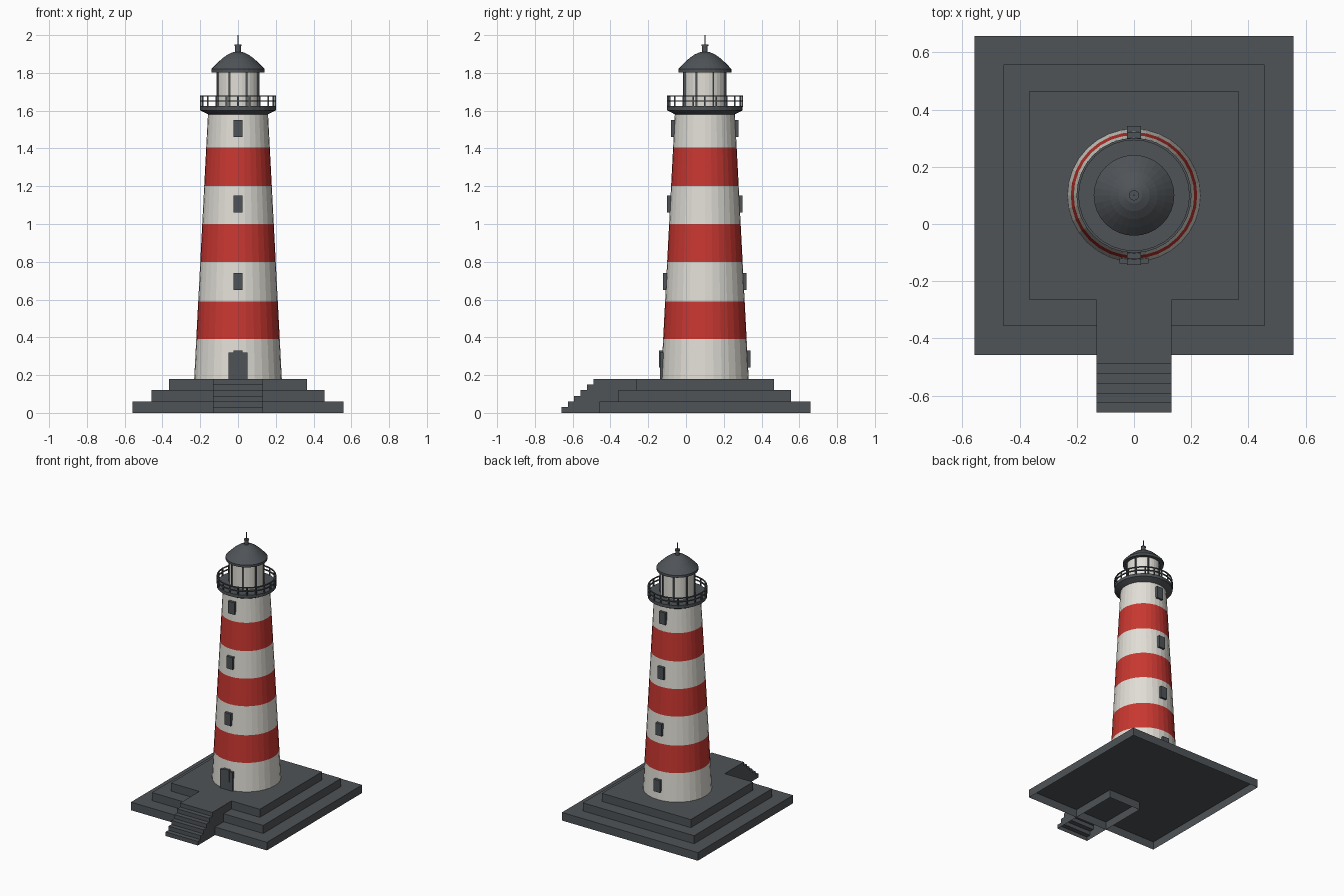
import bpy, bmesh, math
from mathutils import Matrix

if "Cube" in bpy.data.objects:
    bpy.data.objects.remove(bpy.data.objects["Cube"])

CY = 0.10      # tower axis in y
SIDES = 32


def material(name, rgb):
    m = bpy.data.materials.new(name)
    m.diffuse_color = (*rgb, 1)
    m.use_nodes = True
    m.node_tree.nodes["Principled BSDF"].inputs["Base Color"].default_value = m.diffuse_color
    return m


SLATE = material("slate grey", (0.078, 0.087, 0.096))
WHITE = material("warm white", (0.75, 0.73, 0.67))
RED = material("stripe red", (0.578, 0.038, 0.030))


def finish(bm, name, *mats):
    me = bpy.data.meshes.new(name)
    bm.normal_update()
    bm.to_mesh(me)
    bm.free()
    for m in mats:
        me.materials.append(m)
    ob = bpy.data.objects.new(name, me)
    bpy.context.collection.objects.link(ob)
    return ob


def add_box(bm, lo, hi, open_bottom=False):
    size = [b - a for a, b in zip(lo, hi)]
    mid = [(a + b) / 2 for a, b in zip(lo, hi)]
    mat = Matrix.Translation(mid) @ Matrix.Diagonal((*size, 1))
    verts = bmesh.ops.create_cube(bm, size=1, matrix=mat)["verts"]
    if open_bottom:
        faces = {f for v in verts for f in v.link_faces}
        bm.normal_update()
        bmesh.ops.delete(bm, geom=[f for f in faces if f.normal.z < -0.9], context="FACES")


def add_lathe(bm, profile, sides=SIDES, closed=False):
    """Revolve (radius, z) points, listed bottom to top, around the tower axis."""
    rings = []
    for r, z in profile:
        if r == 0:
            rings.append([bm.verts.new((0, CY, z))] * sides)
        else:
            rings.append([bm.verts.new((r * math.cos(2 * math.pi * i / sides),
                                        CY + r * math.sin(2 * math.pi * i / sides), z))
                          for i in range(sides)])
    pairs = list(zip(rings, rings[1:]))
    if closed:
        pairs.append((rings[-1], rings[0]))
    for a, b in pairs:
        for i in range(sides):
            j = (i + 1) % sides
            bm.faces.new(list(dict.fromkeys((a[i], a[j], b[j], b[i]))))


def lathe(name, mat, profile, **kw):
    bm = bmesh.new()
    add_lathe(bm, profile, **kw)
    return finish(bm, name, mat)


# Stepped plinth, hollow underneath
for i, half in enumerate((0.558, 0.457, 0.365)):
    bm = bmesh.new()
    add_box(bm, (-half, CY - half, 0.06 * i), (half, CY + half, 0.06 * (i + 1)), open_bottom=True)
    finish(bm, f"plinth_tier_{i + 1}", SLATE)

# Front stairs: stepped side profile extruded across x, open underneath
outline = [(-0.10, 0.0)]
for i in range(6):
    y = -0.66 + 0.034 * i
    outline += [(y, 0.03 * i), (y, 0.03 * (i + 1))]
outline.append((-0.10, 0.18))
bm = bmesh.new()
left, right = ([bm.verts.new((x, y, z)) for y, z in outline] for x in (-0.132, 0.132))
bm.faces.new(left)
bm.faces.new(right[::-1])
for k in range(1, len(outline)):
    j = (k + 1) % len(outline)
    bm.faces.new((left[k], right[k], right[j], left[j]))
bmesh.ops.recalc_face_normals(bm, faces=bm.faces)
finish(bm, "front_stairs", SLATE)


# Tapered tower, banded by height
def tower_radius(z):
    return 0.232 - (z - 0.18) * 0.052


bands = (0.18, 0.39, 0.59, 0.80, 1.00, 1.20, 1.405, 1.59)
bm = bmesh.new()
add_lathe(bm, [(tower_radius(z), z) for z in bands])
for f in bm.faces:
    z = f.calc_center_median().z
    f.material_index = sum(z > b for b in bands[1:]) % 2
finish(bm, "tower", WHITE, RED)

# Windows up the front and back
for side, label in ((-1, "front"), (1, "back")):
    bm = bmesh.new()
    for z in (0.24, 0.65, 1.06, 1.46):
        r = tower_radius(z + 0.045)
        ys = sorted((CY + side * (r - 0.025), CY + side * (r + 0.016)))
        add_box(bm, (-0.025, ys[0], z), (0.025, ys[1], z + 0.09))
    finish(bm, f"{label}_windows", SLATE)

# Door
bm = bmesh.new()
add_box(bm, (-0.05, -0.10, 0.18), (0.05, -0.138, 0.32))
bmesh.ops.recalc_face_normals(bm, faces=bm.faces)
finish(bm, "door", SLATE)

# Gallery deck with flared underside
lathe("gallery_deck", SLATE, [(0.0, 1.58), (0.158, 1.58), (0.20, 1.602), (0.20, 1.625), (0.0, 1.625)])

# Gallery railing: two rails and posts
bm = bmesh.new()
for z in (1.648, 1.674):
    add_lathe(bm, [(0.193, z), (0.201, z), (0.201, z + 0.007), (0.193, z + 0.007)], closed=True)
posts = 20
for i in range(posts):
    a = 2 * math.pi * i / posts
    x, y = 0.197 * math.sin(a), CY - 0.197 * math.cos(a)
    add_box(bm, (x - 0.004, y - 0.004, 1.62), (x + 0.004, y + 0.004, 1.678))
finish(bm, "gallery_railing", SLATE)

# Lantern room and its eight glazing bars
lathe("lantern_room", WHITE, [(0.115, 1.62), (0.115, 1.81)])
bm = bmesh.new()
for i in range(8):
    a = math.radians(22.5 + 45 * i)
    x, y = 0.116 * math.sin(a), CY - 0.116 * math.cos(a)
    add_box(bm, (x - 0.005, y - 0.005, 1.62), (x + 0.005, y + 0.005, 1.81))
finish(bm, "lantern_bars", SLATE)

# Domed roof with brim
lathe("roof", SLATE, [(0.0, 1.803), (0.141, 1.803), (0.141, 1.82), (0.112, 1.850), (0.083, 1.877),
                      (0.055, 1.897), (0.028, 1.909), (0.0, 1.913)])

# Finial and lightning rod
lathe("finial", SLATE, [(0.015, 1.90), (0.015, 1.942), (0.018, 1.942), (0.018, 1.949), (0.0, 1.949)], sides=12)
lathe("lightning_rod", SLATE, [(0.003, 1.945), (0.003, 2.0), (0.0, 2.0)], sides=8)
